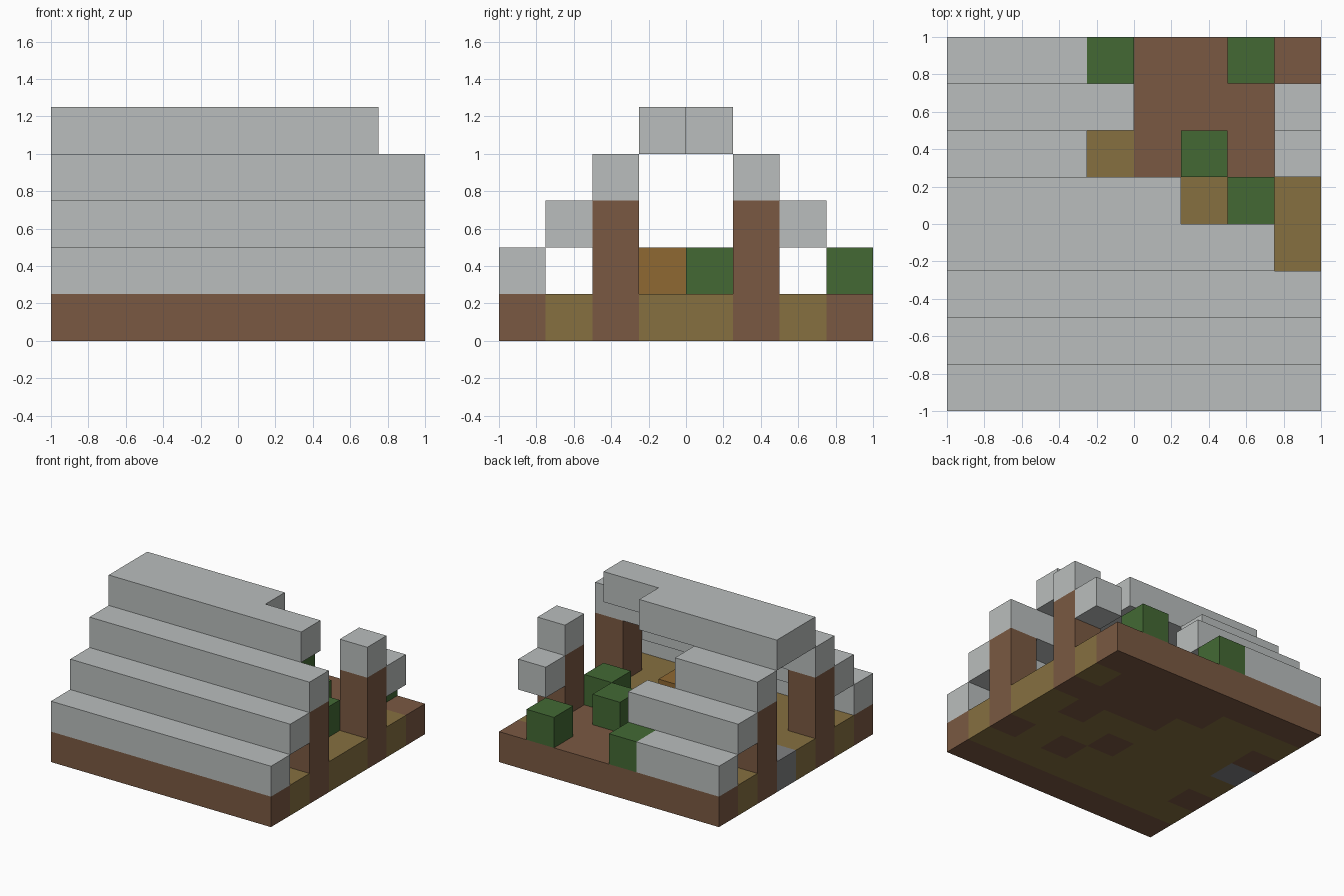
import bpy
import bmesh
from mathutils import Vector

CELL = 0.25
HALF = 4  # the base is eight cells wide and deep

cube = bpy.data.objects.get("Cube")
if cube:
    bpy.data.objects.remove(cube, do_unlink=True)


def make_material(name, rgb):
    linear = [(c / 255 / 12.92) if c < 11 else ((c / 255 + 0.055) / 1.055) ** 2.4 for c in rgb]
    mat = bpy.data.materials.new(name)
    mat.use_nodes = True
    mat.diffuse_color = (*linear, 1)
    shader = mat.node_tree.nodes["Principled BSDF"]
    shader.inputs["Base Color"].default_value = (*linear, 1)
    shader.inputs["Roughness"].default_value = 1
    return mat


STONE = make_material("pale_stone", (186, 190, 189))
EARTH = make_material("brown_earth", (122, 89, 66))
TAN = make_material("tan_planks", (134, 112, 64))
LEAF = make_material("green_leaf", (67, 105, 52))
CRATE = make_material("orange_wood", (143, 104, 50))
SILL = make_material("grey_stone", (127, 128, 130))


def block(x, y, z, nx=1, ny=1, nz=1):
    """Set of grid cells filled by a box."""
    return {(i, j, k) for i in range(x, x + nx)
            for j in range(y, y + ny) for k in range(z, z + nz)}


parts = []


def add(name, mat, *blocks):
    parts.append((name, mat, set().union(*blocks)))


# Floor: earth rims, worn patches, a stone door sill, and planks elsewhere
earth = block(0, 0, 0, nx=8) | block(0, 7, 0, nx=8) | block(3, 6, 0, nx=4) | block(4, 5, 0, nx=4)
for x, y in ((0, 2), (0, 5), (7, 2), (5, 2), (4, 3), (6, 4)):
    earth |= block(x, y, 0)
sill = block(0, 4, 0)
add("earth_floor", EARTH, earth)
add("door_sill", SILL, sill)
add("plank_floor", TAN, block(0, 0, 0, nx=8, ny=8) - earth - sill)

# Corner posts
for side, x in (("right", 0), ("left", 7)):
    for end, y in (("front", 2), ("back", 5)):
        add(f"{end}_{side}_post", EARTH, block(x, y, 1, nz=2))

# Stepped roof: whole front slope, broken ridge and back slope
for step in range(3):
    add(f"front_roof_step_{step + 1}", STONE, block(0, step, step + 1, nx=8))
add("roof_ridge", STONE, block(0, 3, 4, nx=7), block(0, 4, 4, nx=5))
for step, length in enumerate((3, 4, 3)):
    add(f"back_roof_step_{step + 1}", STONE, block(0, 7 - step, step + 1, nx=length))
add("roof_remnant_upper", STONE, block(7, 5, 3))
add("roof_remnant_lower", STONE, block(7, 6, 2))

# Bushes and crate
for n, (x, y) in enumerate(((3, 7), (6, 7), (5, 5), (6, 4))):
    add(f"bush_{n + 1}", LEAF, block(x, y, 1))
add("crate", CRATE, block(4, 3, 1))

filled = set().union(*(cells for _, _, cells in parts))


def build(name, mat, cells):
    """Mesh only the cell faces that are open to the air."""
    bm = bmesh.new()
    for cell in sorted(cells):
        centre = Vector(cell) + Vector((0.5 - HALF, 0.5 - HALF, 0.5))
        for axis in range(3):
            for sign in (-1, 1):
                normal = Vector((0, 0, 0))
                normal[axis] = sign
                if tuple(int(c + n) for c, n in zip(cell, normal)) in filled:
                    continue
                u = Vector((0, 0, 0))
                u[(axis + 1) % 3] = 0.5
                v = normal.cross(u)
                mid = centre + normal / 2
                corners = (mid - u - v, mid + u - v, mid + u + v, mid - u + v)
                bm.faces.new([bm.verts.new(c * CELL) for c in corners])
    bmesh.ops.remove_doubles(bm, verts=bm.verts, dist=0.001)
    mesh = bpy.data.meshes.new(name)
    bm.to_mesh(mesh)
    bm.free()
    mesh.materials.append(mat)
    bpy.context.collection.objects.link(bpy.data.objects.new(name, mesh))


for part in parts:
    build(*part)
